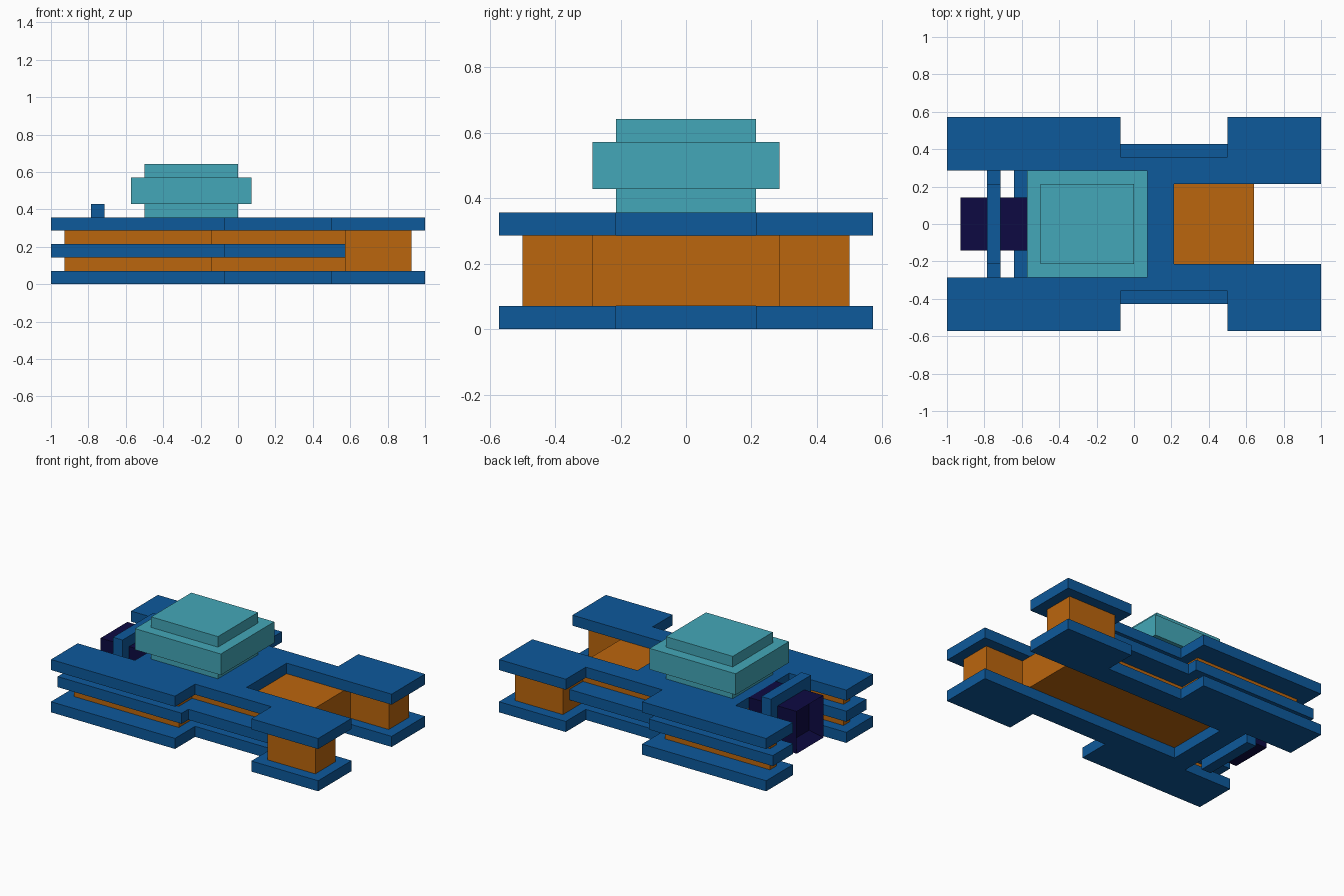
import bpy, bmesh

cube = bpy.data.objects.get("Cube")
if cube:
    bpy.data.objects.remove(cube, do_unlink=True)

U = 1 / 14  # one grid step; the model is 28 x 16 x 9 steps


def material(name, rgb):
    m = bpy.data.materials.new(name)
    m.use_nodes = True
    col = (*rgb, 1)
    m.diffuse_color = col
    m.node_tree.nodes["Principled BSDF"].inputs["Base Color"].default_value = col
    return m


BLUE = material("blue", (0.004, 0.10, 0.33))
ORANGE = material("orange", (0.50, 0.132, 0.004))
TEAL = material("teal", (0.057, 0.39, 0.48))
NAVY = material("navy", (0.004, 0.003, 0.055))


def finish(name, bm, mat):
    bmesh.ops.recalc_face_normals(bm, faces=bm.faces)
    me = bpy.data.meshes.new(name)
    bm.to_mesh(me)
    bm.free()
    me.materials.append(mat)
    ob = bpy.data.objects.new(name, me)
    bpy.context.collection.objects.link(ob)
    return ob


def prism(name, points, lo, hi, mat, axis="z"):
    """Extrude an outline (in grid steps) along z, or a y-z outline along x."""
    bm = bmesh.new()
    place = (lambda a, b: (a * U, b * U, lo * U)) if axis == "z" else (lambda a, b: (lo * U, a * U, b * U))
    face = bm.faces.new([bm.verts.new(place(a, b)) for a, b in points])
    ext = bmesh.ops.extrude_face_region(bm, geom=[face])
    d = (hi - lo) * U
    vec = (0, 0, d) if axis == "z" else (d, 0, 0)
    bmesh.ops.translate(bm, vec=vec, verts=[v for v in ext["geom"] if isinstance(v, bmesh.types.BMVert)])
    return finish(name, bm, mat)


def box(name, x0, x1, y0, y1, z0, z1, mat):
    return prism(name, [(x0, y0), (x1, y0), (x1, y1), (x0, y1)], z0, z1, mat)


def mirrored(half):
    """Complete a +y half outline with its -y reflection."""
    return half + [(x, -y) for x, y in reversed(half)]


def hull_outline(front_notch, rear_notch):
    return mirrored([(front_notch, 4), (-14, 4), (-14, 8), (-1, 8), (-1, 5), (7, 5),
                     (7, 8), (14, 8), (14, 3), (rear_notch, 3)])


# Hull plates
prism("bottom_plate", hull_outline(-9, -7), 0, 1, BLUE)
prism("top_plate", hull_outline(-8, 3), 4, 5, BLUE)
prism("middle_plate", mirrored([(-9, 4), (-14, 4), (-14, 7), (-1, 7), (-1, 6), (8, 6)]), 2, 3, BLUE)

# Core between the plates, with prongs reaching forward
prism("core", mirrored([(-8, 5), (-13, 5), (-13, 6), (-2, 6), (-2, 4), (9, 4)]), 1, 4, ORANGE)

# Rear pillars
for side, s in (("left", 1), ("right", -1)):
    y0, y1 = sorted((4 * s, 7 * s))
    box(f"{side}_pillar", 8, 13, y0, y1, 1, 4, ORANGE)
    # Arms holding the frame in the notch
    y0, y1 = sorted((3 * s, 4 * s))
    box(f"{side}_frame_arm", -11, -10, y0, y1, 2, 3, BLUE)
    # Frame uprights
    y0, y1 = sorted((2 * s, 3 * s))
    box(f"{side}_frame_post", -11, -10, y0, y1, 0, 6, BLUE)

# Frame bars above and below the engine
box("frame_top", -11, -10, -2, 2, 5, 6, BLUE)
box("frame_bottom", -11, -10, -2, 2, 0, 1, BLUE)

# Engine block with a recessed end face
engine = box("engine", -13, -8, -2, 2, 1, 5, NAVY)
bm = bmesh.new()
bm.from_mesh(engine.data)
end = min(bm.faces, key=lambda f: f.calc_center_median().x)
bmesh.ops.inset_region(bm, faces=[end], thickness=U)
bmesh.ops.translate(bm, vec=(U, 0, 0), verts=end.verts)
bm.to_mesh(engine.data)
bm.free()

# Stepped cabin
box("cabin_base", -7, 0, -3, 3, 5, 6, TEAL)
box("cabin_body", -8, 1, -4, 4, 6, 8, TEAL)
box("cabin_roof", -7, 0, -3, 3, 8, 9, TEAL)
